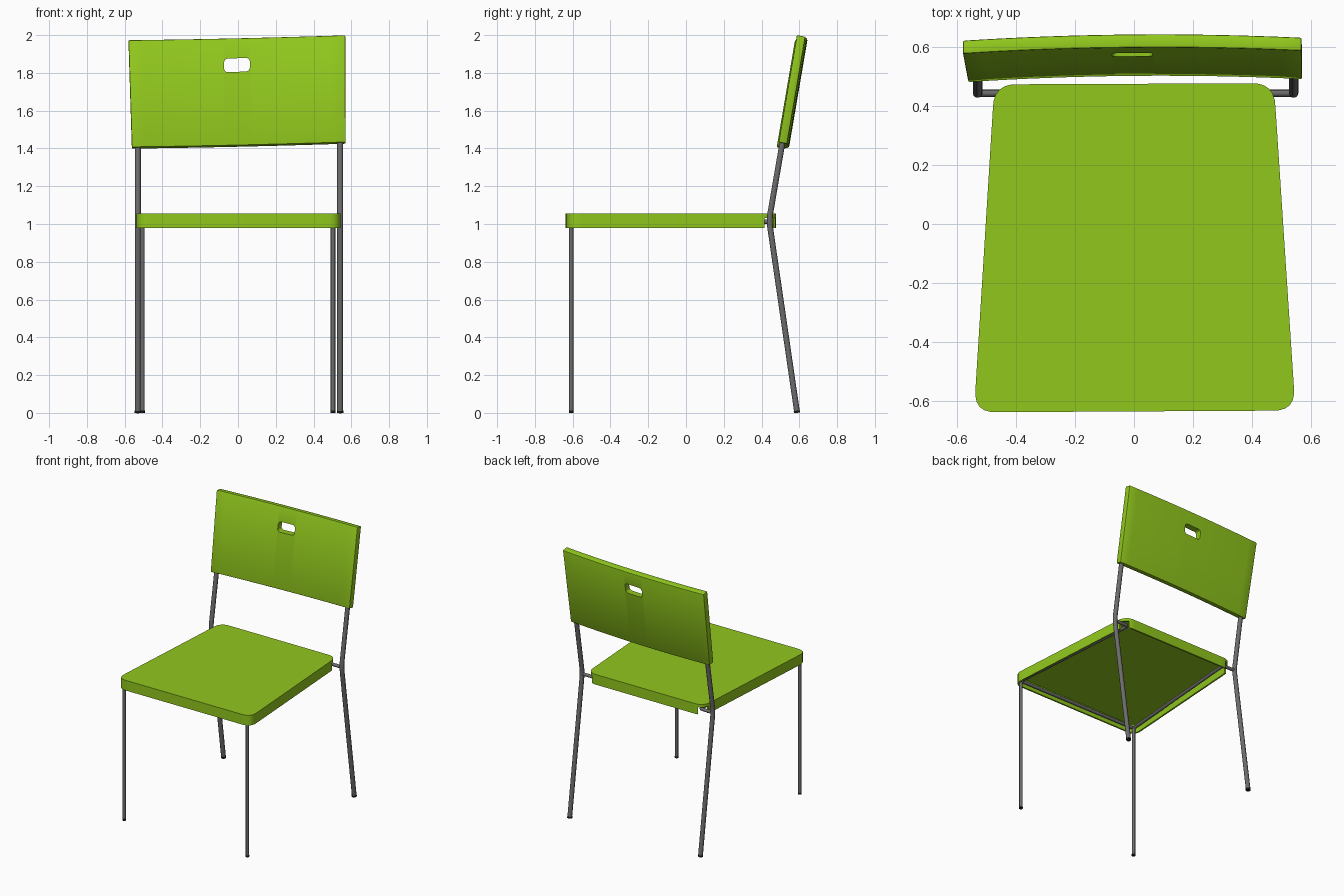
import bpy, bmesh, math
from mathutils import Vector

if "Cube" in bpy.data.objects:
    bpy.data.objects.remove(bpy.data.objects["Cube"])


def material(name, col):
    m = bpy.data.materials.new(name)
    m.diffuse_color = col
    m.use_nodes = True
    m.node_tree.nodes["Principled BSDF"].inputs["Base Color"].default_value = m.diffuse_color
    return m


GREEN = material("green_plastic", (0.28, 0.57, 0.012, 1))
BLACK = material("black_rubber", (0.01, 0.01, 0.01, 1))
STEEL = material("dark_steel", (0.15, 0.15, 0.15, 1))


def activate(ob):
    bpy.ops.object.select_all(action='DESELECT')
    ob.select_set(True)
    bpy.context.view_layer.objects.active = ob


def fillet(pts, r, closed=False, n=6):
    """Replace each inner corner with a rounded bend that starts r away from it."""
    pts = [Vector(p) for p in pts]
    out = []
    for i, p in enumerate(pts):
        if not closed and i in (0, len(pts) - 1):
            out.append(p)
            continue
        a = p + (pts[i - 1] - p).normalized() * r
        b = p + (pts[(i + 1) % len(pts)] - p).normalized() * r
        for k in range(n + 1):
            t = k / n
            w = 1.17 * t * (1 - t)   # between a parabola and a circle
            c = a * (1 - t) ** 2 + p * 2 * t * (1 - t) + b * t ** 2
            out.append(c + (p - (a + b) / 2) * w * 0.25)
    return out


def mesh_object(name, bm, mat):
    bmesh.ops.recalc_face_normals(bm, faces=bm.faces)
    me = bpy.data.meshes.new(name)
    bm.to_mesh(me)
    bm.free()
    ob = bpy.data.objects.new(name, me)
    bpy.context.collection.objects.link(ob)
    if mat:
        me.materials.append(mat)
    return ob


def prism(name, outline, offset, mat=None, open_start=False):
    bm = bmesh.new()
    a = [bm.verts.new(p) for p in outline]
    b = [bm.verts.new(p + Vector(offset)) for p in outline]
    for i in range(len(a)):
        j = (i + 1) % len(a)
        bm.faces.new((a[i], a[j], b[j], b[i]))
    bm.faces.new(b)
    if not open_start:
        bm.faces.new(a)
    return mesh_object(name, bm, mat)


def cut(ob, cutter):
    m = ob.modifiers.new("cut", 'BOOLEAN')
    m.operation, m.solver, m.object = 'DIFFERENCE', 'EXACT', cutter
    activate(ob)
    bpy.ops.object.modifier_apply(modifier=m.name)
    bpy.data.objects.remove(cutter)


def tube(name, pts, radius, bend=0.03, mat=STEEL):
    cu = bpy.data.curves.new(name, 'CURVE')
    cu.dimensions = '3D'
    cu.bevel_depth, cu.bevel_resolution, cu.use_fill_caps = radius, 3, True
    path = fillet(pts, bend)
    sp = cu.splines.new('POLY')
    sp.points.add(len(path) - 1)
    for q, p in zip(sp.points, path):
        q.co = (*p, 1)
    cu.materials.append(mat)
    ob = bpy.data.objects.new(name, cu)
    bpy.context.collection.objects.link(ob)
    activate(ob)
    bpy.ops.object.convert(target='MESH')
    bpy.ops.object.shade_smooth_by_angle(angle=math.radians(40))


# Seat: hollow shell, open underneath
corners = [(-0.473, 0.473, 0.98), (-0.542, -0.638, 0.98),
           (0.547, -0.632, 0.98), (0.474, 0.477, 0.98)]
seat = prism("seat", fillet(corners, 0.085, closed=True), (0, 0, 0.075), GREEN, True)
# make sure the open shell faces outwards
bm = bmesh.new()
bm.from_mesh(seat.data)
top = max(bm.faces, key=lambda f: f.calc_center_median().z)
if top.normal.z < 0:
    bmesh.ops.reverse_faces(bm, faces=bm.faces)
bm.to_mesh(seat.data)
bm.free()
sol = seat.modifiers.new("shell", 'SOLIDIFY')
sol.thickness, sol.offset, sol.use_even_offset = 0.012, -1, True
activate(seat)
bpy.ops.object.modifier_apply(modifier="shell")

# Notches in the rear corners where the frame leaves the seat
for s in (-1, 1):
    box = [Vector((s * 0.46 + dx, 0.445 + dy, 0.95)) for dx, dy in
           ((-0.04, -0.03), (0.04, -0.03), (0.04, 0.025), (-0.04, 0.025))]
    cut(seat, prism("notch_cutter", box, (0, 0, 0.083)))
activate(seat)
bpy.ops.object.shade_smooth_by_angle(angle=math.radians(30))

# Backrest: leaning, gently curved slab
N = 16
bm = bmesh.new()
rings = []
for i in range(N + 1):
    u = 2 * i / N - 1
    ring = []
    for v, back in ((0, 0), (1, 0), (1, 1), (0, 1)):
        x = (0.004 + 0.566 * u) * (1 - v) + (-0.006 + 0.574 * u) * v
        y = 0.485 + 0.005 * u + 0.016 * (1 - u * u) + 0.097 * v + 0.045 * back
        z = 1.42 + 0.013 * u - 0.003 * (1 - u * u) + v * 0.567 - 0.009 * back
        ring.append(bm.verts.new((x, y, z)))
    rings.append(ring)
for r, q in zip(rings, rings[1:]):
    for k in range(4):
        bm.faces.new((r[k], r[(k + 1) % 4], q[(k + 1) % 4], q[k]))
bm.faces.new(rings[0])
bm.faces.new(rings[-1])
backrest = mesh_object("backrest", bm, GREEN)
bev = backrest.modifiers.new("soft_edges", 'BEVEL')
bev.width, bev.segments, bev.limit_method = 0.006, 2, 'ANGLE'
activate(backrest)
bpy.ops.object.modifier_apply(modifier="soft_edges")

# Hand slot through the backrest
slot = [(-0.074, 0.3, 1.803), (0.063, 0.3, 1.808), (0.063, 0.3, 1.88), (-0.074, 0.3, 1.875)]
cut(backrest, prism("slot_cutter", fillet(slot, 0.028, closed=True), (0, 0.6, 0)))
activate(backrest)
bpy.ops.object.shade_smooth_by_angle(angle=math.radians(30))

# Steel frame: both sides
Z = 1.012
for side, xf, xb in (("left", -0.506, -0.53), ("right", 0.503, 0.541)):
    s = math.copysign(1, xb)
    tube("front_leg_and_side_rail_" + side,
         [(xf, -0.608, 0.002), (xf, -0.608, Z), (s * 0.425, 0.443, Z), (xb, 0.443, Z)], 0.012)
    tube("back_leg_" + side,
         [(xb, 0.588, 0.003), (xb, 0.44, 1.02), (xb, 0.531, 1.55)], 0.016, 0.05)
    # Rubber feet
    tube("front_foot_" + side, [(xf, -0.608, 0), (xf, -0.608, 0.012)], 0.0128, mat=BLACK)
    tube("back_foot_" + side, [(xb, 0.588, 0), (xb, 0.5865, 0.012)], 0.0172, mat=BLACK)
tube("front_rail", [(-0.506, -0.608, Z), (0.503, -0.608, Z)], 0.012)
